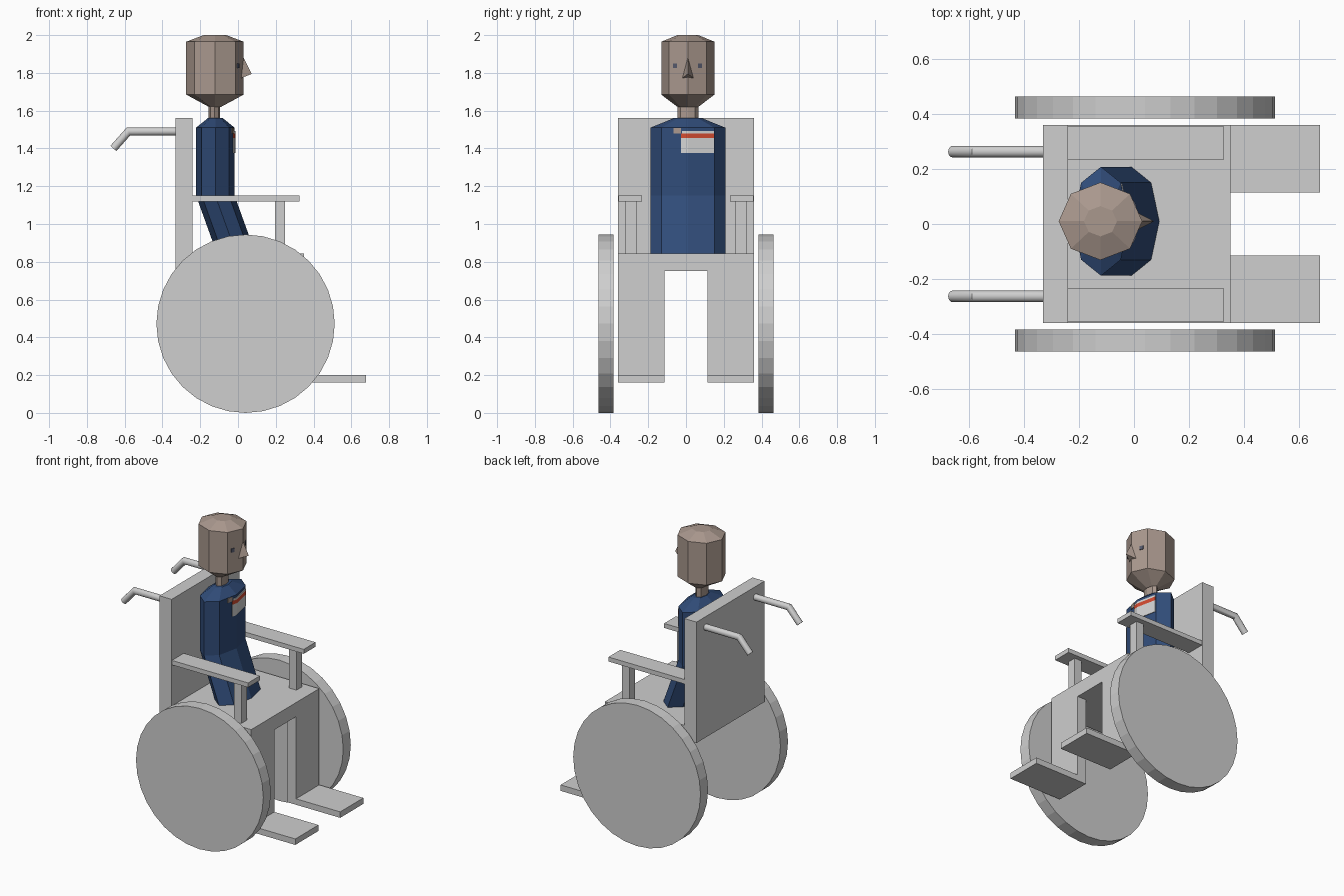
import bpy, bmesh, math
from mathutils import Vector as V

if "Cube" in bpy.data.objects:
    bpy.data.objects.remove(bpy.data.objects["Cube"])


def material(name, rgb):
    m = bpy.data.materials.new(name)
    m.diffuse_color = (*rgb, 1)
    m.use_nodes = True
    m.node_tree.nodes["Principled BSDF"].inputs["Base Color"].default_value = m.diffuse_color
    return m


GREY = material("chair grey", (0.62, 0.62, 0.62))
SKIN = material("skin", (0.40, 0.315, 0.27))
BLUE = material("suit blue", (0.03, 0.072, 0.19))
WHITE = material("patch white", (0.66, 0.66, 0.66))
RED = material("patch red", (0.65, 0.07, 0.03))
SLATE = material("eye slate", (0.09, 0.10, 0.15))


def finish(name, bm, mat):
    bmesh.ops.recalc_face_normals(bm, faces=bm.faces)
    me = bpy.data.meshes.new(name)
    bm.to_mesh(me)
    bm.free()
    me.materials.append(mat)
    ob = bpy.data.objects.new(name, me)
    bpy.context.collection.objects.link(ob)
    return ob


def box(name, lo, hi, mat=GREY):
    bm = bmesh.new()
    bmesh.ops.create_cube(bm, size=1)
    for v in bm.verts:
        v.co = V([a + (b - a) * (c + 0.5) for a, b, c in zip(lo, hi, v.co)])
    return finish(name, bm, mat)


def loft(name, rings, n, mat):
    """Rings are (centre, u axis, v axis); joined in order and capped."""
    bm = bmesh.new()
    loops = []
    for c, u, v in rings:
        loops.append([bm.verts.new(V(c) + V(u) * math.cos(k * math.tau / n)
                                   + V(v) * math.sin(k * math.tau / n)) for k in range(n)])
    for a, b in zip(loops, loops[1:]):
        for k in range(n):
            bm.faces.new((a[k], a[(k + 1) % n], b[(k + 1) % n], b[k]))
    bm.faces.new(loops[0])
    bm.faces.new(loops[-1])
    return finish(name, bm, mat)


def upright(name, levels, mat):
    """Eight-sided body part from (x centre, z, x radius, y radius) levels."""
    return loft(name, [((x, 0.01, z), (rx, 0, 0), (0, ry, 0)) for x, z, rx, ry in levels], 8, mat)


# Seat and backrest
box("seat", (-0.24, -0.36, 0.75), (0.35, 0.36, 0.845))
box("backrest", (-0.33, -0.36, 0.75), (-0.24, 0.36, 1.56))

for side, s in (("right", -1), ("left", 1)):
    def pair(name, lo, hi):
        y = sorted((s * lo[1], s * hi[1]))
        box(f"{side}_{name}", (lo[0], y[0], lo[2]), (hi[0], y[1], hi[2]))

    # Leg panel and footrest
    pair("leg_panel", (0.285, 0.115, 0.195), (0.35, 0.36, 0.75))
    pair("footrest", (0.285, 0.115, 0.16), (0.677, 0.36, 0.20))
    # Armrest and its post
    pair("armrest", (-0.24, 0.232, 1.12), (0.325, 0.357, 1.15))
    pair("armrest_post", (0.195, 0.262, 0.845), (0.25, 0.322, 1.12))
    # Big side wheel
    R = 0.472
    loft(f"{side}_wheel", [((0.04, s * y, R), (R, 0, 0), (0, 0, R)) for y in (0.383, 0.463)], 32, GREY)
    # Bent push handle, mitred at the bend
    r, y = 0.021, s * 0.263
    ang = math.atan2(0.09, 0.08)
    half = ang / 2
    m = r / math.cos(half)
    handle = loft(f"{side}_push_handle", [
        ((-0.33, y, 1.49), (0, 0, r), (0, r, 0)),
        ((-0.58, y, 1.49), (-m * math.sin(half), 0, m * math.cos(half)), (0, r, 0)),
        ((-0.66, y, 1.40), (-r * math.sin(ang), 0, r * math.cos(ang)), (0, r, 0))], 16, GREY)
    bpy.ops.object.select_all(action='DESELECT')
    handle.select_set(True)
    bpy.context.view_layer.objects.active = handle
    bpy.ops.object.shade_smooth_by_angle(angle=math.radians(35))

# Torso bent at the waist, neck and head
upright("torso", [(-0.01, 0.845, 0.102, 0.198), (-0.12, 1.15, 0.102, 0.198),
                  (-0.12, 1.51, 0.102, 0.198), (-0.12, 1.56, 0.04, 0.075)], BLUE)
upright("neck", [(-0.125, 1.54, 0.03, 0.055), (-0.125, 1.625, 0.03, 0.055)], SKIN)
HX, HR, HY = -0.122, 0.152, 0.141
upright("head", [(HX, 1.62, 0.032, 0.055), (HX, 1.685, HR, HY),
                 (HX, 1.965, HR, HY), (HX, 2.0, 0.06, 0.055)], SKIN)

# Nose: a pointed wedge
bm = bmesh.new()
top, tip, left, right = [bm.verts.new(p) for p in (
    (0.028, 0.01, 1.885), (0.073, 0.01, 1.795), (0.012, 0.042, 1.77), (0.012, -0.022, 1.77))]
for f in ((top, tip, left), (top, right, tip), (tip, right, left), (top, left, right)):
    bm.faces.new(f)
finish("nose", bm, SKIN)


def plate(name, ys, z0, z1, cx, rx, ry, mat, t=0.004):
    """Thin plate following the front facets of an eight-sided part."""
    d = math.sqrt(0.5)
    bm = bmesh.new()
    cols = []
    for y in ys:
        x = cx + rx - rx * (1 - d) * abs(y - 0.01) / (ry * d)
        cols.append([bm.verts.new((x + o, y, z)) for o, z in
                     ((0, z0), (t, z0), (t, z1), (0, z1))])
    for a, b in zip(cols, cols[1:]):
        for k in range(4):
            bm.faces.new((a[k], a[(k + 1) % 4], b[(k + 1) % 4], b[k]))
    bm.faces.new(cols[0])
    bm.faces.new(cols[-1])
    finish(name, bm, mat)


# Eyes
for side, y in (("right", -0.058), ("left", 0.075)):
    plate(f"{side}_eye", (y - 0.011, y + 0.011), 1.825, 1.85, HX, HR, HY, SLATE)

# Chest patch: white panel, red stripe and small tab
chest = (-0.12, 0.102, 0.198)
plate("chest_panel", (-0.027, 0.01, 0.148), 1.375, 1.455, *chest, WHITE)
plate("chest_stripe", (-0.027, 0.01, 0.148), 1.455, 1.48, *chest, RED)
plate("chest_top_edge", (-0.02, 0.01, 0.148), 1.48, 1.492, *chest, WHITE)
plate("chest_tab", (-0.065, -0.027), 1.478, 1.508, *chest, SKIN)
